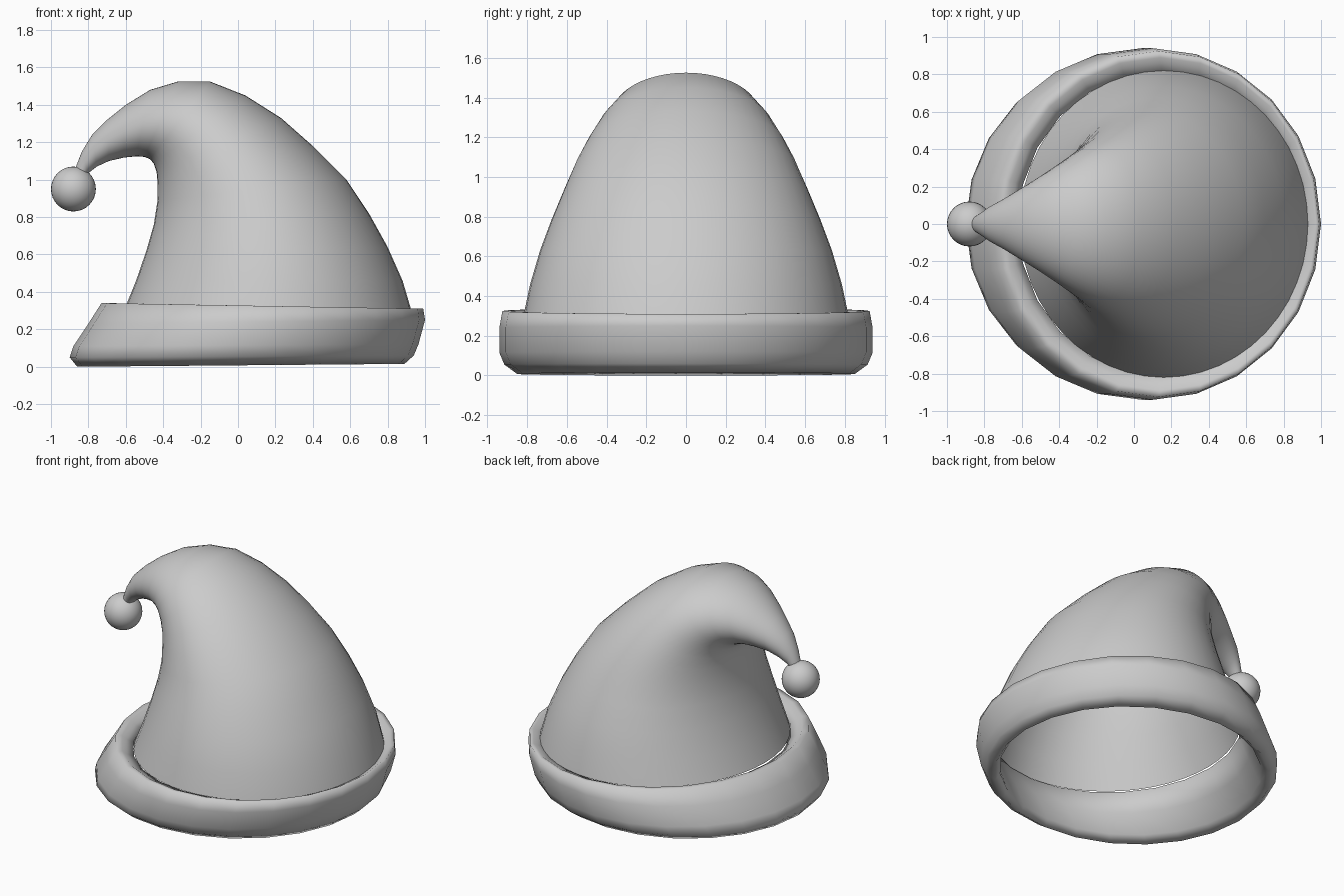
import bpy, bmesh, math


def loft(name, rings, sides, closed=False):
    """Skin elliptical rings given as (left x, left z, right x, right z, half depth)."""
    bm = bmesh.new()
    loops = []
    for lx, lz, rx, rz, depth in rings:
        loop = []
        for i in range(sides):
            a = 2 * math.pi * i / sides
            t = 0.5 + 0.5 * math.cos(a)
            loop.append(bm.verts.new((lx + (rx - lx) * t,
                                      depth * math.sin(a),
                                      lz + (rz - lz) * t)))
        loops.append(loop)
    pairs = list(zip(loops, loops[1:]))
    if closed:
        pairs.append((loops[-1], loops[0]))
    for a, b in pairs:
        for i in range(sides):
            j = (i + 1) % sides
            bm.faces.new((a[i], a[j], b[j], b[i]))
    if not closed:
        bm.faces.new(loops[-1])
    bmesh.ops.recalc_face_normals(bm, faces=bm.faces)
    for f in bm.faces:
        f.smooth = True
    mesh = bpy.data.meshes.new(name)
    bm.to_mesh(mesh)
    bm.free()
    obj = bpy.data.objects.new(name, mesh)
    bpy.context.collection.objects.link(obj)
    return obj


# Drooping cone, open underneath, rings fanning around the inner bend
loft("hat_cone", [
    (-0.61, 0.30, 0.93, 0.29, 0.82),
    (-0.545, 0.46, 0.88, 0.46, 0.785),
    (-0.49, 0.62, 0.80, 0.64, 0.735),
    (-0.45, 0.76, 0.70, 0.82, 0.675),
    (-0.43, 0.89, 0.58, 1.00, 0.61),
    (-0.43, 0.98, 0.40, 1.18, 0.55),
    (-0.435, 1.04, 0.23, 1.33, 0.49),
    (-0.45, 1.085, 0.04, 1.45, 0.43),
    (-0.47, 1.11, -0.15, 1.525, 0.37),
    (-0.50, 1.122, -0.32, 1.525, 0.31),
    (-0.545, 1.125, -0.47, 1.48, 0.25),
    (-0.61, 1.118, -0.60, 1.40, 0.19),
    (-0.69, 1.10, -0.70, 1.32, 0.135),
    (-0.755, 1.07, -0.78, 1.24, 0.095),
    (-0.80, 1.035, -0.835, 1.15, 0.06),
    (-0.815, 1.01, -0.87, 1.06, 0.04),
    (-0.84, 0.98, -0.88, 1.01, 0.03),
], 48)

# Thick padded brim, leaning to one side
loft("brim", [
    (-0.62, 0.295, 0.92, 0.285, 0.815),
    (-0.66, 0.315, 0.945, 0.295, 0.86),
    (-0.69, 0.34, 0.97, 0.31, 0.89),
    (-0.73, 0.34, 0.99, 0.31, 0.925),
    (-0.80, 0.23, 1.00, 0.25, 0.94),
    (-0.88, 0.11, 0.965, 0.12, 0.94),
    (-0.90, 0.05, 0.94, 0.06, 0.915),
    (-0.86, 0.0, 0.89, 0.015, 0.85),
    (-0.80, 0.04, 0.86, 0.05, 0.81),
    (-0.71, 0.17, 0.90, 0.17, 0.81),
], 24, closed=True)

# Bobble at the tip
bpy.ops.mesh.primitive_uv_sphere_add(segments=32, ring_count=16, radius=0.12,
                                     location=(-0.88, 0, 0.95))
bobble = bpy.context.object
bobble.name = "bobble"
bpy.ops.object.shade_smooth()
